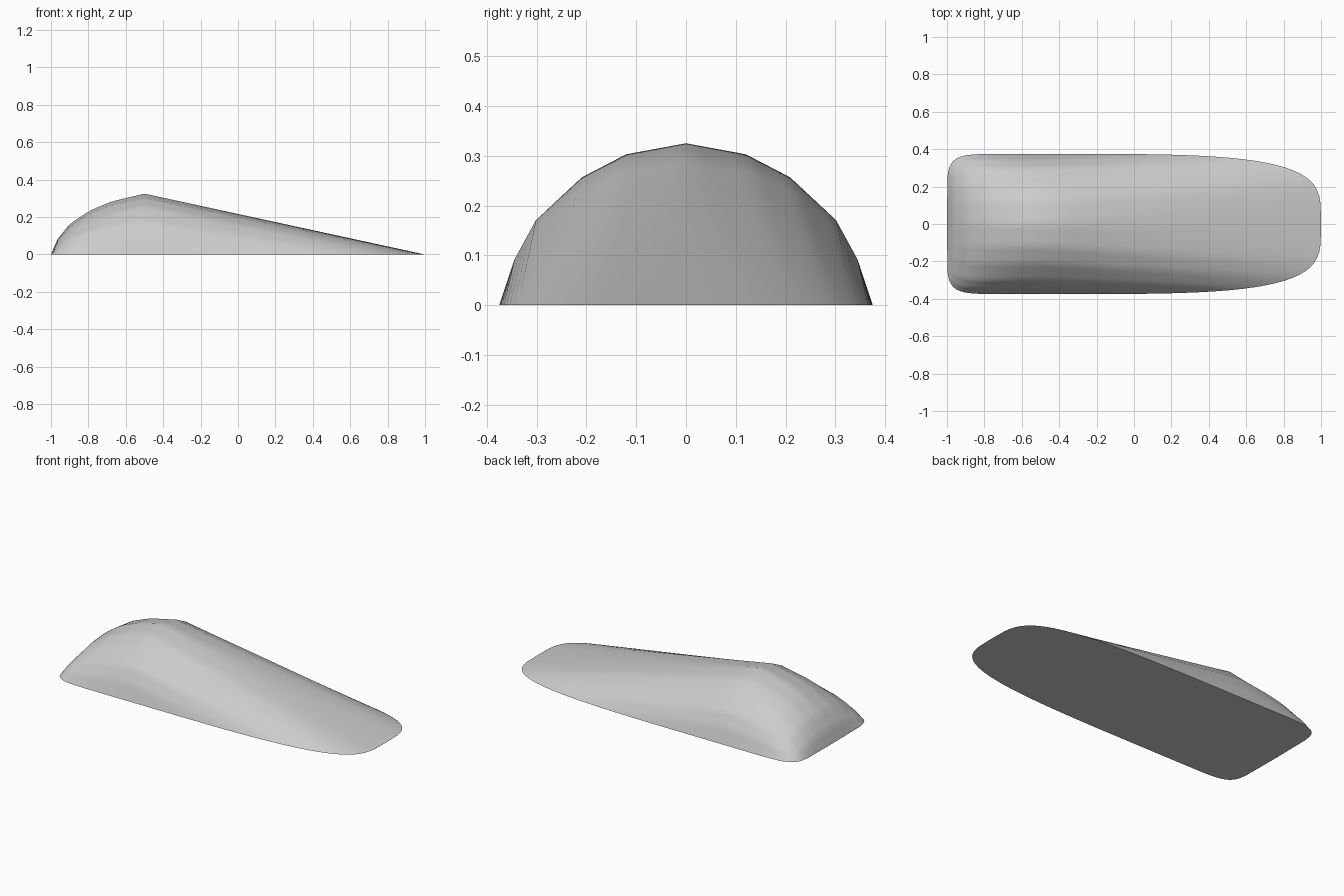
import bpy, bmesh, math

cube = bpy.data.objects.get("Cube")
if cube:
    bpy.data.objects.remove(cube)

PEAK_X, HALF_W, HEIGHT = -0.5, 0.375, 0.325
FRONT_LEN, BACK_LEN = 1.5, 0.5
SEGMENTS, SUB, STEPS = 5, 4, 8

# Half cross-section at the peak and the ridge line behind it, as (distance, height) fractions
section = [(0, 1), (.32, .932), (.557, .79), (.803, .526), (.918, .283), (1, 0)]
ridge = [(0, 1), (.346, .874), (.58, .725), (.8, .5), (.93, .25), (1, 0)]


def interpolate(points, x):
    for (x0, z0), (x1, z1) in zip(points, points[1:]):
        if x <= x1:
            return z0 + (z1 - z0) * (x - x0) / (x1 - x0)
    return points[-1][1]


def arc_point(f):
    """Signed point on the cross-section, f from -1 to 1."""
    s = abs(f) * SEGMENTS
    i = min(int(s), SEGMENTS - 1)
    (y0, z0), (y1, z1) = section[i], section[i + 1]
    k = s - i
    return math.copysign(y0 + (y1 - y0) * k, f) * HALF_W, (z0 + (z1 - z0) * k) * HEIGHT


count = SEGMENTS * SUB
params = [i / count for i in range(-count, count + 1)]
rows = []

# Rounded rear: scaled sections following the ridge
for i in range(18, 0, -1):
    a = math.radians(90 * (i / 18) ** 2.5)
    u = math.sin(a) ** 0.25
    w = max(math.cos(a), 0) ** 0.25 if i < 18 else 0
    h = interpolate(ridge, u)
    rows.append([(PEAK_X - BACK_LEN * u, y * w, z * h) for y, z in map(arc_point, params)])

# Long straight slope: ruled from the peak section to the ground outline
for j in range(STEPS + 1):
    k = j / STEPS
    row = []
    for f in params:
        y, z = arc_point(f)
        a = math.radians(90 * abs(f))
        ox = FRONT_LEN * math.sqrt(max(math.cos(a), 0)) if abs(f) < 1 else 0
        oy = math.copysign(HALF_W * math.sqrt(math.sin(a)), f)
        row.append((PEAK_X + ox * k, y + (oy - y) * k, z * (1 - k)))
    rows.append(row)

bm = bmesh.new()
grid = [[bm.verts.new(p) for p in row] for row in rows]
for r0, r1 in zip(grid, grid[1:]):
    for i in range(len(params) - 1):
        bm.faces.new((r0[i], r1[i], r1[i + 1], r0[i + 1]))
bmesh.ops.remove_doubles(bm, verts=bm.verts, dist=0.0005)
# Flat underside
bmesh.ops.holes_fill(bm, edges=[e for e in bm.edges if e.is_boundary], sides=0)
bmesh.ops.recalc_face_normals(bm, faces=bm.faces)
mesh = bpy.data.meshes.new("wedge_body")
bm.to_mesh(mesh)
bm.free()

body = bpy.data.objects.new("wedge_body", mesh)
bpy.context.collection.objects.link(body)

mat = bpy.data.materials.new("light_grey")
mat.use_nodes = True
grey = (0.6, 0.6, 0.6, 1)
mat.diffuse_color = grey
mat.node_tree.nodes["Principled BSDF"].inputs["Base Color"].default_value = grey
mesh.materials.append(mat)

bpy.ops.object.select_all(action="DESELECT")
body.select_set(True)
bpy.context.view_layer.objects.active = body
bpy.ops.object.shade_smooth_by_angle(angle=math.radians(35))
